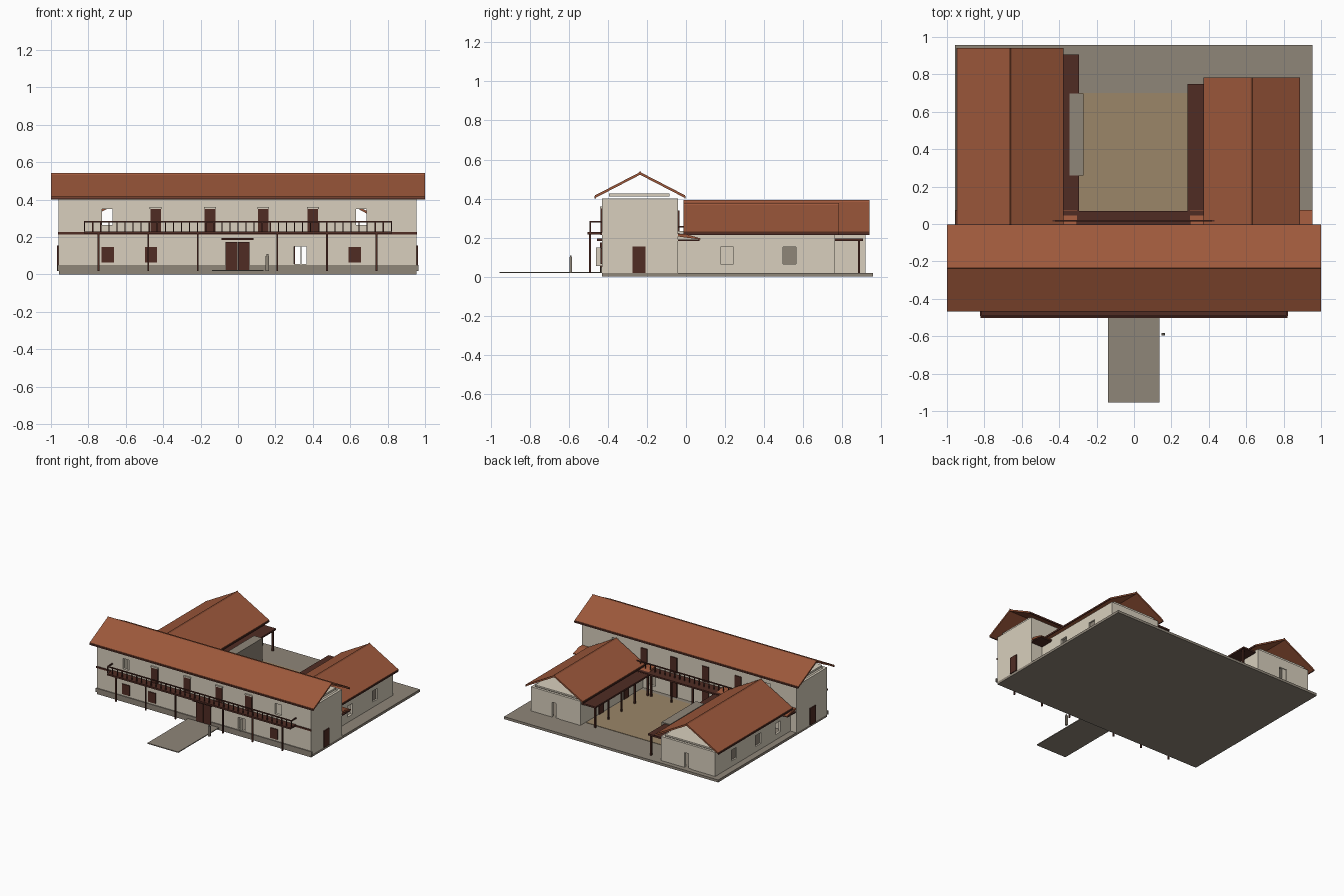
import bpy, bmesh, math

if "Cube" in bpy.data.objects:
    bpy.data.objects.remove(bpy.data.objects["Cube"])


def mat(name, r, g, b):
    m = bpy.data.materials.new(name)
    lin = lambda c: ((c / 255 + 0.055) / 1.055) ** 2.4 if c > 10 else c / 255 / 12.92
    m.diffuse_color = (lin(r), lin(g), lin(b), 1)
    m.use_nodes = True
    m.node_tree.nodes["Principled BSDF"].inputs["Base Color"].default_value = m.diffuse_color
    return m


PLASTER = mat("pale plaster", 216, 207, 189)
TILE = mat("clay tile", 157, 88, 59)
WOOD = mat("dark wood", 80, 44, 36)
STONE = mat("grey stone", 143, 134, 121)
EARTH = mat("courtyard earth", 155, 134, 104)


def add_box(bm, x0, x1, y0, y1, z0, z1):
    v = [bm.verts.new((x, y, z)) for x in (x0, x1) for y in (y0, y1) for z in (z0, z1)]
    for f in ((0, 1, 3, 2), (4, 6, 7, 5), (0, 4, 5, 1), (2, 3, 7, 6), (0, 2, 6, 4), (1, 5, 7, 3)):
        bm.faces.new([v[i] for i in f])


def boxes(name, material, items):
    bm = bmesh.new()
    for b in items:
        add_box(bm, *b)
    return finish(name, material, bm)


def finish(name, material, bm):
    bmesh.ops.recalc_face_normals(bm, faces=bm.faces)
    me = bpy.data.meshes.new(name)
    bm.to_mesh(me)
    bm.free()
    ob = bpy.data.objects.new(name, me)
    bpy.context.collection.objects.link(ob)
    if material:
        me.materials.append(material)
    return ob


def prism(name, material, profile, a0, a1, along_x):
    """Extrude a (side, z) profile along x or y."""
    bm = bmesh.new()
    rings = [[bm.verts.new((a, s, z) if along_x else (s, a, z)) for s, z in profile] for a in (a0, a1)]
    n = len(profile)
    for i in range(n):
        j = (i + 1) % n
        bm.faces.new((rings[0][i], rings[0][j], rings[1][j], rings[1][i]))
    bm.faces.new(rings[0])
    bm.faces.new(rings[1])
    return finish(name, material, bm)


def gable_roof(name, s0, s1, eave, ridge, a0, a1, along_x, t=0.014):
    """Open-ended pitched roof with dark eave boards and a ridge cap."""
    c = (s0 + s1) / 2
    prism(name, TILE, [(s0, eave), (c, ridge), (s1, eave), (s1, eave - t), (c, ridge - t), (s0, eave - t)],
          a0, a1, along_x)
    prism(name + "_ridge_cap", TILE, [(c - .008, ridge - .006), (c, ridge + .006), (c + .008, ridge - .006)],
          a0, a1, along_x)
    for i, s in enumerate((s0, s1)):
        prism(f"{name}_eave_board_{i}", WOOD, [(s - .003, eave - t - .002), (s + .003, eave - t - .002),
              (s + .003, eave - .004), (s - .003, eave - .004)], a0, a1, along_x)


def shell(name, x0, x1, y0, y1, z0, z1, holes, t=0.02):
    """Hollow walls with openings cut through."""
    ob = boxes(name, PLASTER, [(x0, x1, y0, y1, z0, z1)])
    for h in [(x0 + t, x1 - t, y0 + t, y1 - t, z0 - .1, z1 + .1)] + holes:
        cut = boxes("cutter", None, [h])
        m = ob.modifiers.new("cut", 'BOOLEAN')
        m.operation, m.solver, m.object = 'DIFFERENCE', 'EXACT', cut
        bpy.context.view_layer.objects.active = ob
        bpy.ops.object.modifier_apply(modifier=m.name)
        bpy.data.objects.remove(cut)
    return ob


def railing(name, x0, x1, y, z, n, returns=None):
    step = (x1 - x0) / n
    parts = [(x0, x1, y - .004, y + .004, z + .048, z + .056)]
    parts += [(x0 + i * step - .003, x0 + i * step + .003, y - .003, y + .003, z, z + .054) for i in range(n + 1)]
    if returns is not None:
        parts += [(x - .004, x + .004, y, returns, z + .048, z + .056) for x in (x0, x1)]
    boxes(name, WOOD, parts)


# Ground: base slab, entrance path, courtyard floor, marker post
boxes("base_slab", STONE, [(-.957, .955, -.43, .957, 0, .02)])
boxes("entrance_path", STONE, [(-.14, .135, -.955, -.43, .018, .025)])
boxes("courtyard_floor", EARTH, [(-.41, .40, .0, .70, .018, .023)])
boxes("marker_post", STONE, [(.148, .166, -.597, -.583, .02, .10), (.152, .162, -.594, -.586, .10, .11)])

# Main two-storey block with see-through windows
FRONT, BACK = -.43, -.04
holes = []
for x in (-.70, .66):
    holes += [(x - .028, x + .028, FRONT - .05, BACK + .05, .265, .35)]
holes += [(.30, .365, FRONT - .05, FRONT + .05, .055, .15), (.30, .365, BACK - .05, BACK + .05, .055, .15)]
shell("main_walls", -.96, .955, FRONT, BACK, .02, .40, holes)
boxes("main_ceiling", PLASTER, [(-.94, .935, -.395, -.085, .412, .427)])
gable_roof("main_roof", -.465, -.005, .417, .536, -1, 1, True)
boxes("front_plinth", STONE, [(-.965, -.07, -.438, -.43, .02, .05), (.065, .965, -.438, -.43, .02, .05)])
boxes("floor_band", WOOD, [(-.963, .958, -.437, -.43, .213, .226)])

# Doors and shutters of the main block
UPPER = (-.44, -.15, .135, .40)
boxes("upper_front_doors", WOOD, [(x - .029, x + .029, -.438, -.43, .226, .35) for x in UPPER])
boxes("upper_door_lintels", PLASTER, [(x - .032, x + .032, -.441, -.43, .35, .36) for x in UPPER])
boxes("upper_rear_doors", WOOD, [(x - .029, x + .029, -.04, -.032, .215, .34) for x in UPPER])
boxes("lower_shutters", WOOD, [(x - .033, x + .033, -.438, -.43, .065, .147) for x in (-.697, -.465, .625)])
boxes("lower_rear_doors", WOOD, [(x - .029, x + .029, -.04, -.032, .02, .15) for x in (-.15, .135)])
boxes("gate_leaves", WOOD, [(-.068, -.004, -.439, -.43, .025, .175), (-.001, .062, -.439, -.43, .025, .175)])
boxes("gate_canopy", WOOD, [(-.088, .083, -.455, -.43, .184, .196)])
boxes("side_doors", WOOD, [(.955, .962, -.275, -.207, .02, .155), (-.967, -.96, -.275, -.207, .02, .155)])
boxes("shutter_leaf", PLASTER, [(.335, .34, -.46, -.43, .055, .15)])

# Front balcony on posts
boxes("front_balcony_floor", WOOD, [(-.82, .82, -.503, -.43, .217, .23)])
railing("front_balcony_railing", -.82, .82, -.49, .23, 38, FRONT)
boxes("front_balcony_posts", WOOD, [(x - .005, x + .005, -.496, -.486, .02, .22)
                                    for x in (-.745, -.48, -.215, .21, .475, .74)])

# Rear gallery and tiled lean-to strips on both sides
boxes("rear_gallery_floor", WOOD, [(-.40, .40, -.04, .07, .193, .205)])
railing("rear_gallery_railing", -.48, .48, .018, .205, 22, BACK)
boxes("rear_gallery_posts", WOOD, [(x - .006, x + .006, .05, .062, .02, .195) for x in (-.28, -.1, .09, .27)])
for side, a0, a1 in (("left", -.955, -.305), ("right", .30, .955)):
    prism(side + "_lean_to_tiles", TILE, [(-.04, .218), (.0, .218), (.075, .196), (.075, .190), (-.04, .206)],
          a0, a1, True)
    boxes(side + "_lean_to_beam", WOOD, [(a0, a1, -.04, .068, .183, .191)])

# Courtyard wings: walls, ceiling, roof, porch
for side, x0, x1, y1, r0, r1, ridge, p0, p1 in (
        ("left", -.905, -.42, .92, -.945, -.38, .386, -.41, -.295),
        ("right", .41, .852, .762, .375, .885, .372, .285, .41)):
    outer, inner = (x0, x1) if side == "left" else (x1, x0)
    c = (x0 + x1) / 2
    o = -1 if side == "left" else 1
    wins = (.12, .37, .68) if side == "left" else (.21, .53)
    holes = [(outer - .05, outer + .05, y - .033, y + .033, .065, .152) for y in wins]
    holes += [(c - .033, c + .033, y1 - .05, y1 + .05, .0, .14)]
    shell(side + "_wing_walls", x0, x1, BACK, y1, .02, .215, holes)
    boxes(side + "_wing_ceiling", PLASTER, [(x0 + .03, x1 - .03, BACK, y1 - .01, .222, .234)])
    gable_roof(side + "_wing_roof", r0, r1, .23, ridge, -.012, y1 + .02, False)
    boxes(side + "_wing_window_panels", STONE,
          [tuple(sorted((outer - o * .012, outer - o * .017))) + (y - .033, y + .033, .065, .152) for y in wins[1:]])
    boxes(side + "_wing_end_door", PLASTER, [(c - .033, c + .002, y1 - .012, y1 - .006, .02, .14)])
    boxes(side + "_wing_inner_doors", WOOD,
          [tuple(sorted((inner, inner - o * .008))) + (y - .03, y + .03, .02, .15) for y in (.18, .5)])
    end = y1 - .014
    boxes(side + "_porch_roof", WOOD, [(p0, p1, .0, end, .184, .197)])
    px = p1 - .015 if side == "left" else p0 + .015
    boxes(side + "_porch_posts", WOOD, [(px - .006, px + .006, y - .006, y + .006, .02, .186)
                                        for y in [.06 + i * (end - .08) / 4 for i in range(5)]])

# Stone block beside the left porch
boxes("stone_block", STONE, [(-.345, -.27, .258, .697, .02, .205)])
